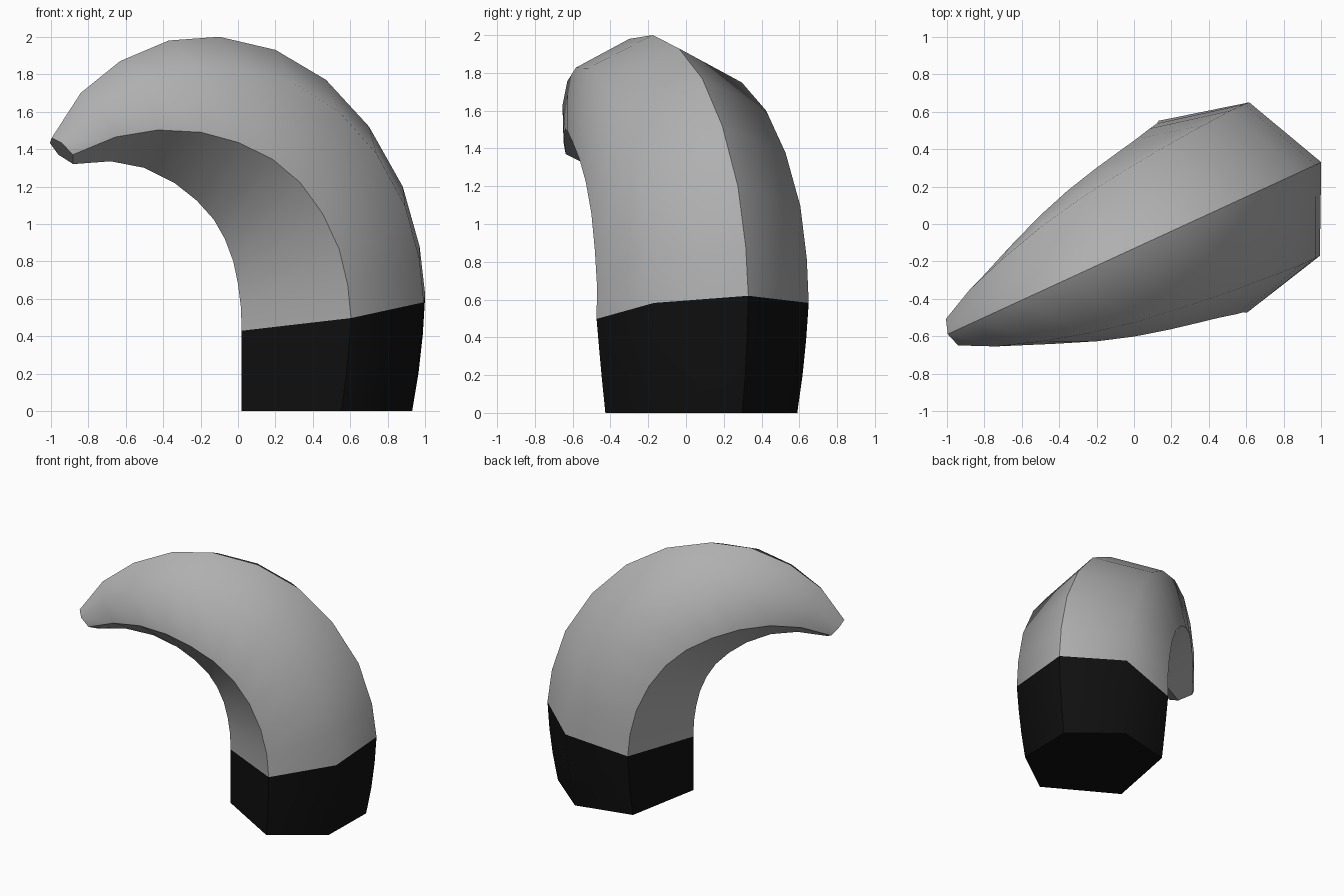
import bpy, bmesh, math

if "Cube" in bpy.data.objects:
    bpy.data.objects.remove(bpy.data.objects["Cube"])

# Vertical plane in which the horn curls, seen from above
UX, UY = 0.908, 0.418
SLOPE = UY / UX

# Cross-section: (fraction from inner to outer ridge, sideways offset / ring depth)
SECTION = [(0, 0), (0.355, -0.515), (0.80, -0.412),
           (1, 0), (0.80, 0.412), (0.355, 0.515)]
INNER_CORNERS, SOFT_CORNERS = (1, 5), (2, 4)

# Ring stations: inner ridge x, z, outer ridge x, z, and width of the inner corners
BASE = [(0.02, 0.00, 0.93, 0.00, 0.97), (0.02, 0.15, 0.965, 0.21, 0.98),
        (0.02, 0.29, 0.987, 0.41, 0.99), (0.02, 0.43, 1.00, 0.62, 1)]
HORN = [BASE[-1],
        (0.015, 0.56, 0.97, 0.88, 0.98), (0.00, 0.68, 0.88, 1.20, 0.965),
        (-0.025, 0.80, 0.70, 1.52, 0.95), (-0.07, 0.92, 0.47, 1.77, 0.94),
        (-0.13, 1.025, 0.20, 1.93, 0.94), (-0.22, 1.125, -0.10, 2.00, 0.94),
        (-0.34, 1.22, -0.37, 1.98, 0.94), (-0.50, 1.30, -0.63, 1.87, 0.94),
        (-0.68, 1.335, -0.84, 1.70, 0.94), (-0.88, 1.32, -0.995, 1.46, 0.94)]


def loft(name, stations, cap_first, cap_last, colour):
    bm = bmesh.new()
    rings = []
    for xi, zi, xo, zo, width in stations:
        depth = math.hypot((xo - xi) / UX, zo - zi)
        ring = []
        for k, (t, side) in enumerate(SECTION):
            h = side * depth * (width if k in INNER_CORNERS else 1)
            x, z = xi + t * (xo - xi), zi + t * (zo - zi)
            y = 0.33 - SLOPE * (1 - x)
            ring.append(bm.verts.new((x - UY * h, y + UX * h, z)))
        rings.append(ring)
    n = len(SECTION)
    for a, b in zip(rings, rings[1:]):
        for i in range(n):
            j = (i + 1) % n
            bm.faces.new((a[i], a[j], b[j], b[i])).smooth = True
    # Crisp ridges, soft outer shoulders
    for a, b in zip(rings, rings[1:]):
        for i in range(n):
            bm.edges.get((a[i], b[i])).smooth = i in SOFT_CORNERS
    # Flat end caps
    for use, ring in ((cap_first, rings[0][::-1]), (cap_last, rings[-1])):
        if use:
            for e in bm.faces.new(ring).edges:
                e.smooth = False
    mesh = bpy.data.meshes.new(name)
    bm.to_mesh(mesh)
    bm.free()
    obj = bpy.data.objects.new(name, mesh)
    bpy.context.collection.objects.link(obj)
    mat = bpy.data.materials.new(name + "_colour")
    mat.diffuse_color = (*colour, 1)
    mat.use_nodes = True
    mat.node_tree.nodes["Principled BSDF"].inputs["Base Color"].default_value = mat.diffuse_color
    mesh.materials.append(mat)
    return obj


# Curved grey horn and its black root
loft("horn", HORN, False, True, (0.43, 0.43, 0.43))
loft("horn_root", BASE, True, False, (0.005, 0.005, 0.005))
